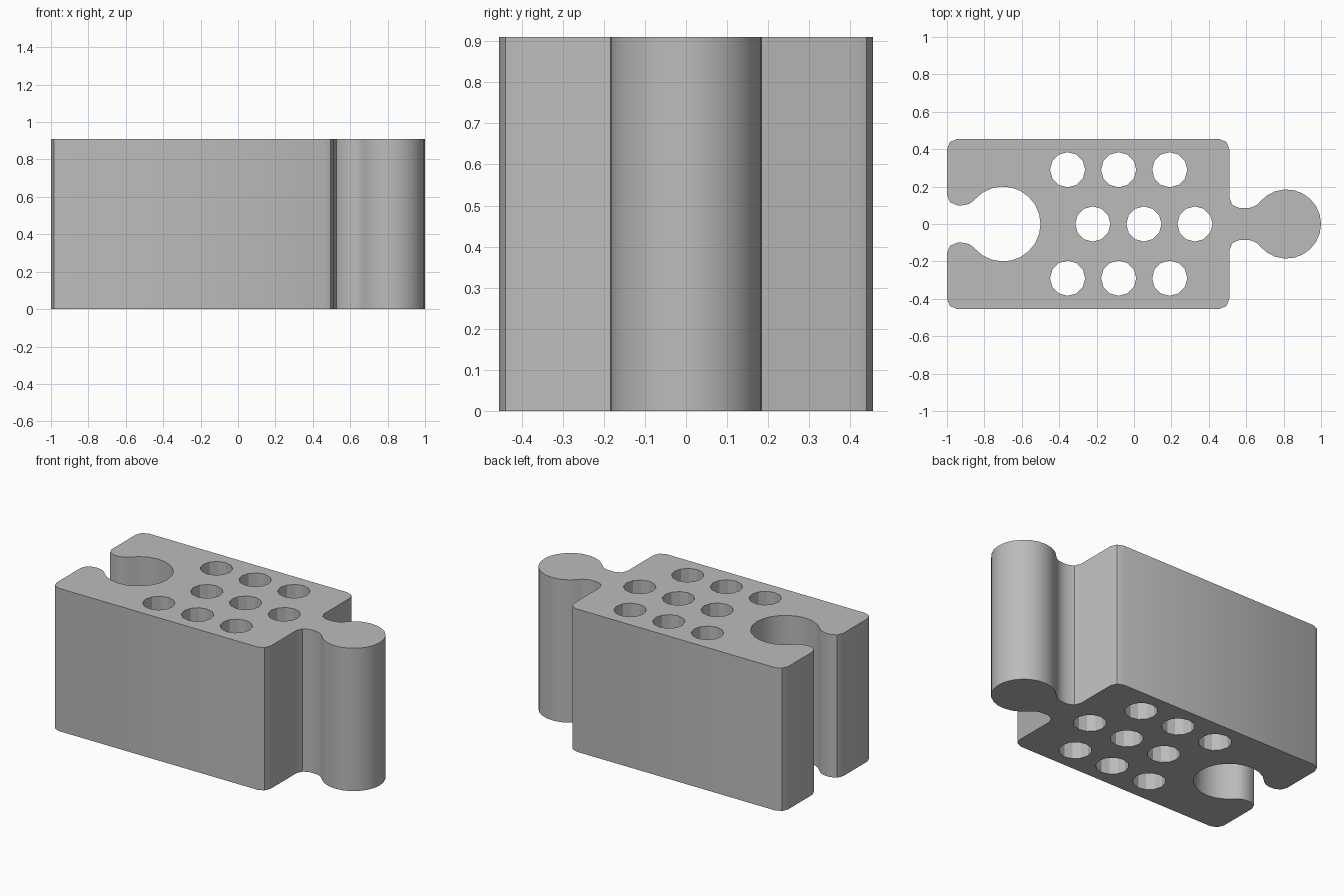
import bpy
import bmesh
from math import sin, cos, atan2, sqrt, pi, radians

HEIGHT = 0.91
LEFT, RIGHT, HALF_DEPTH = -1.0, 0.51, 0.455
CORNER, THROAT = 0.055, 0.09   # corner radius, fillet radius beside the round ends

cube = bpy.data.objects.get("Cube")
if cube:
    bpy.data.objects.remove(cube, do_unlink=True)


def arc(cx, cy, r, start, end, steps):
    angles = [start + (end - start) * i / steps for i in range(steps + 1)]
    return [(cx + r * cos(a), cy + r * sin(a)) for a in angles]


def round_end(cx, r, neck):
    """Upper half of a round end, from its tip on the axis to its neck."""
    cy = neck + THROAT
    dx = sqrt((r + THROAT) ** 2 - cy ** 2)
    a = atan2(cy, -dx)
    return (arc(cx, 0, r, 0, a, 9)
            + arc(cx - dx, cy, THROAT, a + pi, 1.5 * pi, 4)[1:])


# Upper half of the outline: knob, body corners, socket
knob_neck, socket_neck = 0.085, 0.1
half = round_end(0.815, 0.185, knob_neck)
half += arc(RIGHT + CORNER, knob_neck + CORNER, CORNER, 1.5 * pi, pi, 2)
half += arc(RIGHT - CORNER, HALF_DEPTH - CORNER, CORNER, 0, pi / 2, 2)
half += arc(LEFT + CORNER, HALF_DEPTH - CORNER, CORNER, pi / 2, pi, 2)
half += arc(LEFT + CORNER, socket_neck + CORNER, CORNER, pi, 1.5 * pi, 2)
half += reversed(round_end(-0.7, 0.2, socket_neck))
outline = half + [(x, -y) for x, y in reversed(half[1:-1])]

# Three staggered rows of through holes
loops = [outline]
for y, first in ((-0.29, -0.355), (0, -0.22), (0.29, -0.355)):
    for i in range(3):
        loops.append(arc(first + 0.273 * i, y, 0.094, 0, 2 * pi, 12)[:-1])

# Fill the flat profile and extrude it
bm = bmesh.new()
for points in loops:
    verts = [bm.verts.new((x, y, 0)) for x, y in points]
    for i, v in enumerate(verts):
        bm.edges.new((v, verts[i - 1]))
bmesh.ops.triangle_fill(bm, use_beauty=True, use_dissolve=False, edges=bm.edges[:])
extruded = bmesh.ops.extrude_face_region(bm, geom=bm.faces[:], use_keep_orig=True)
top = [g for g in extruded["geom"] if isinstance(g, bmesh.types.BMVert)]
bmesh.ops.translate(bm, verts=top, vec=(0, 0, HEIGHT))
bmesh.ops.recalc_face_normals(bm, faces=bm.faces[:])

mesh = bpy.data.meshes.new("interlocking_block")
bm.to_mesh(mesh)
bm.free()
block = bpy.data.objects.new("interlocking_block", mesh)
bpy.context.collection.objects.link(block)

# Plain grey material
grey = bpy.data.materials.new("plain_grey")
grey.use_nodes = True
colour = (0.5, 0.5, 0.5, 1)
grey.diffuse_color = colour
grey.node_tree.nodes["Principled BSDF"].inputs["Base Color"].default_value = colour
mesh.materials.append(grey)

bpy.ops.object.select_all(action="DESELECT")
block.select_set(True)
bpy.context.view_layer.objects.active = block
bpy.ops.object.shade_smooth_by_angle(angle=radians(28))
